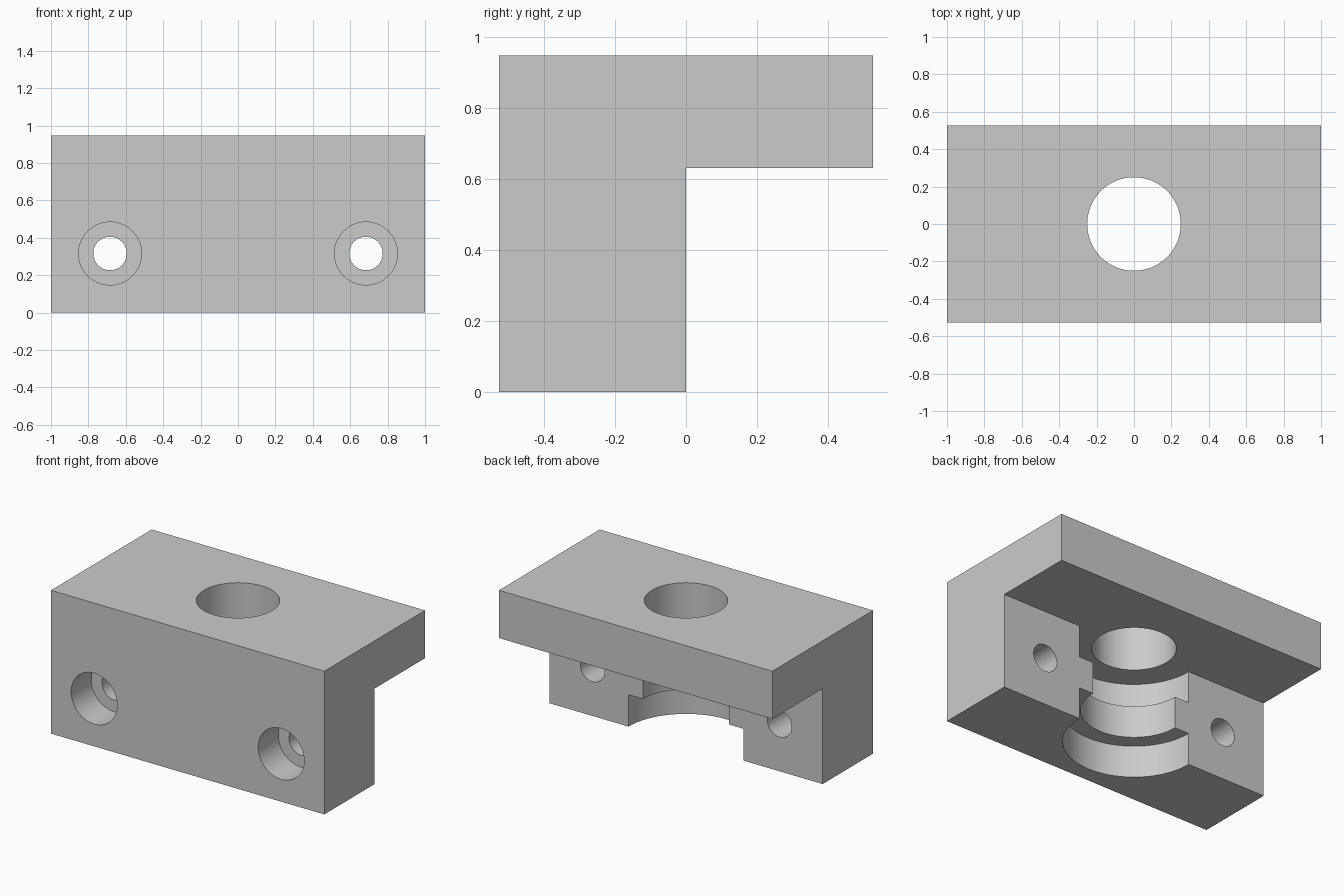
import bpy
import bmesh
import math
from mathutils import Matrix

if "Cube" in bpy.data.objects:
    bpy.data.objects.remove(bpy.data.objects["Cube"], do_unlink=True)

U = 1 / 19                      # one drawing unit
W, D, H = 19, 10, 18            # half width, half depth, height
SHELF = 12                      # underside of the top plate

grey = bpy.data.materials.new("light grey")
grey.use_nodes = True
grey.diffuse_color = (0.6, 0.6, 0.6, 1)
grey.node_tree.nodes["Principled BSDF"].inputs["Base Color"].default_value = (0.6, 0.6, 0.6, 1)


def make_object(name, bm):
    bmesh.ops.recalc_face_normals(bm, faces=bm.faces)
    mesh = bpy.data.meshes.new(name)
    bm.to_mesh(mesh)
    bm.free()
    mesh.materials.append(grey)
    obj = bpy.data.objects.new(name, mesh)
    bpy.context.collection.objects.link(obj)
    return obj


def stepped_cutter(name, steps, matrix, sides=96):
    """Solid of stacked cylinders; steps are (radius, start, end) along the axis."""
    bm = bmesh.new()
    outline = [p for r, a, b in steps for p in ((r, a), (r, b))]
    rings = []
    for r, h in outline:
        angles = [math.tau * i / sides for i in range(sides)]
        rings.append([bm.verts.new((r * U * math.cos(t), r * U * math.sin(t), h * U))
                      for t in angles])
    for low, high in zip(rings, rings[1:]):
        for i in range(sides):
            j = (i + 1) % sides
            bm.faces.new((low[i], low[j], high[j], high[i]))
    bm.faces.new(rings[0][::-1])
    bm.faces.new(rings[-1])
    bm.transform(matrix)
    return make_object(name, bm)


# L-shaped body: side profile extruded across the width
profile = [(-D, 0), (0, 0), (0, SHELF), (D, SHELF), (D, H), (-D, H)]
bm = bmesh.new()
face = bm.faces.new([bm.verts.new((-W * U, y * U, z * U)) for y, z in profile])
side = bmesh.ops.extrude_face_region(bm, geom=[face])
moved = [v for v in side["geom"] if isinstance(v, bmesh.types.BMVert)]
bmesh.ops.translate(bm, verts=moved, vec=(2 * W * U, 0, 0))
body = make_object("mount_bracket", bm)

# Stepped vertical bore with a narrow rib and a round hole in the top plate
cutters = [stepped_cutter(
    "bore_cutter",
    [(8, -2, 4), (6, 4, 8), (8, 8, SHELF), (4.75, SHELF, H + 2)],
    Matrix.Identity(4))]

# Counterbored screw holes through the front wall
for label, x in (("left", 13), ("right", -13)):
    place = Matrix.Translation((x * U, -D * U, 6 * U)) @ Matrix.Rotation(math.pi / 2, 4, "X")
    place = place @ Matrix.Scale(-1, 4, (0, 0, 1))
    cutters.append(stepped_cutter(
        label + "_screw_hole_cutter", [(3.2, -2, 4), (1.7, 4, D + 2)], place, 64))

for cutter in cutters:
    cutter.hide_render = True
    mod = body.modifiers.new(cutter.name, "BOOLEAN")
    mod.operation = "DIFFERENCE"
    mod.solver = "EXACT"
    mod.object = cutter

bpy.ops.object.select_all(action="DESELECT")
body.select_set(True)
bpy.context.view_layer.objects.active = body
for mod in list(body.modifiers):
    bpy.ops.object.modifier_apply(modifier=mod.name)
for cutter in cutters:
    bpy.data.objects.remove(cutter, do_unlink=True)

bpy.ops.object.shade_smooth_by_angle(angle=math.radians(30))
